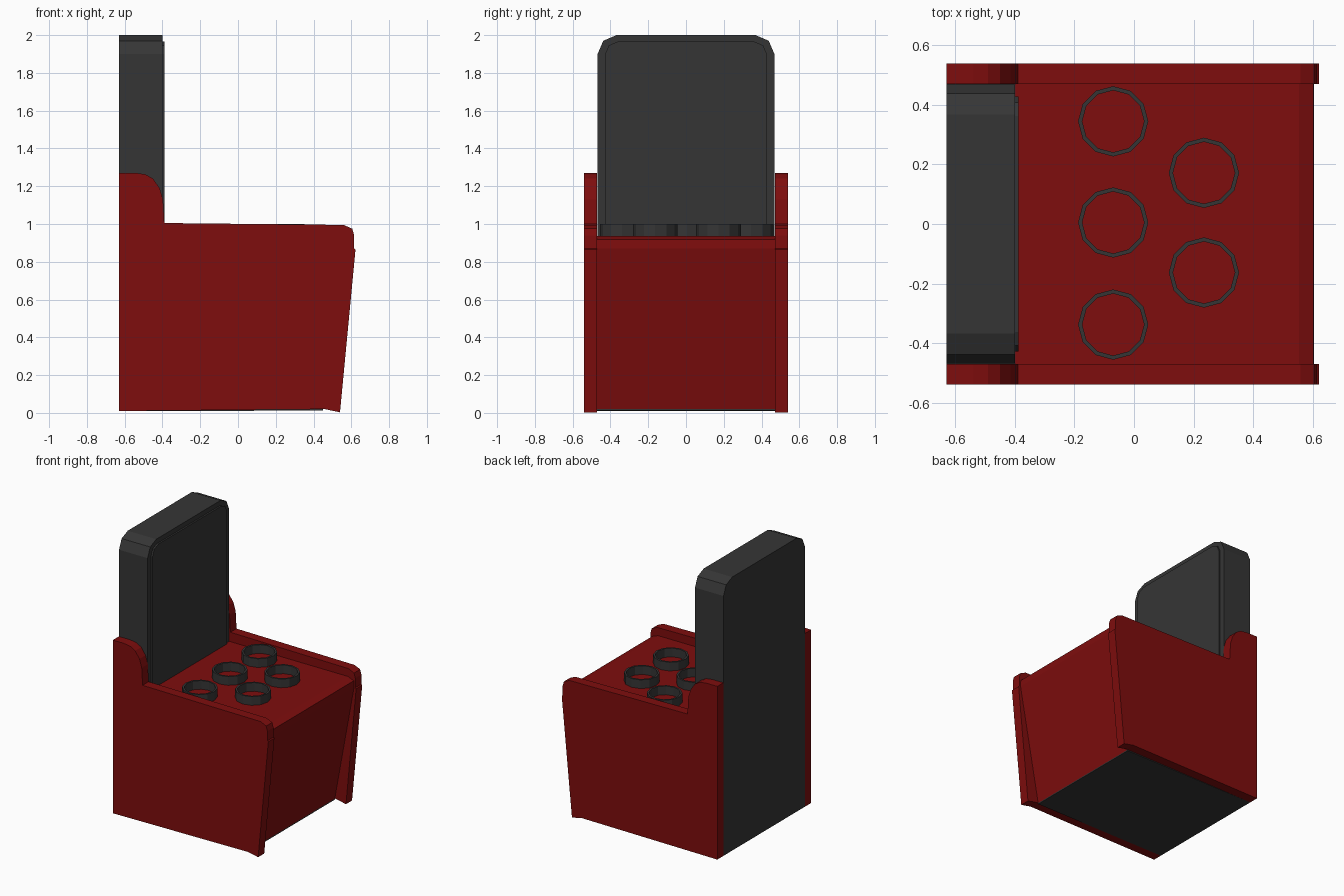
import bpy, bmesh, math

if "Cube" in bpy.data.objects:
    bpy.data.objects.remove(bpy.data.objects["Cube"])


def material(name, rgb):
    m = bpy.data.materials.new(name)
    m.diffuse_color = (*rgb, 1.0)
    m.use_nodes = True
    m.node_tree.nodes["Principled BSDF"].inputs["Base Color"].default_value = m.diffuse_color
    return m


RED = material("deep red", (0.21, 0.004, 0.004))
BLACK = material("charcoal", (0.036, 0.036, 0.036))


def finish(bm, name, mat):
    bmesh.ops.recalc_face_normals(bm, faces=bm.faces)
    me = bpy.data.meshes.new(name)
    bm.to_mesh(me)
    bm.free()
    me.materials.append(mat)
    ob = bpy.data.objects.new(name, me)
    bpy.context.collection.objects.link(ob)
    return ob


def extrude(name, points, direction, mat):
    """Fill a closed outline and extrude it along a direction."""
    bm = bmesh.new()
    face = bm.faces.new([bm.verts.new(p) for p in points])
    new = bmesh.ops.extrude_face_region(bm, geom=[face])["geom"]
    bmesh.ops.translate(bm, vec=direction,
                        verts=[g for g in new if isinstance(g, bmesh.types.BMVert)])
    return finish(bm, name, mat)


def arch(half, top, cut, bottom):
    """Upright panel outline in y,z with clipped top corners."""
    right = [(half, bottom), (half, top - 1.0 * cut),
             (half - 0.3 * cut, top - 0.3 * cut), (half - 1.0 * cut, top)]
    return right + [(-y, z) for y, z in reversed(right)]


# side panels with raised rounded shoulder at the back
side = [(-0.63, 0.01), (0.46, 0.02), (0.54, 0.003), (0.622, 0.865), (0.615, 0.87),
        (0.615, 0.94), (0.605, 0.975), (0.56, 0.995), (-0.39, 1.005),
        (-0.397, 1.13), (-0.415, 1.19), (-0.45, 1.24), (-0.49, 1.263),
        (-0.54, 1.27), (-0.63, 1.27)]
for label, y in (("left", -0.54), ("right", 0.47)):
    extrude(label + "_side_panel", [(x, y, z) for x, z in side], (0, 0.07, 0), RED)

# seat box with rolled front edge and front sloping inwards
seat = [(-0.40, 0.02), (0.45, 0.02), (0.605, 0.87), (0.603, 0.918),
        (0.555, 0.937), (-0.40, 0.937)]
extrude("seat", [(x, -0.47, z) for x, z in seat], (0, 0.94, 0), RED)

# underside plate
base = [(-0.63, 0.01), (0.45, 0.012), (0.45, 0.02), (-0.63, 0.02)]
extrude("underside", [(x, -0.47, z) for x, z in base], (0, 0.94, 0), BLACK)

# backrest and its raised front pad
extrude("backrest", [(-0.63, y, z) for y, z in arch(0.468, 2.0, 0.1, 0.012)],
        (0.23, 0, 0), BLACK)
extrude("backrest_pad", [(-0.41, y, z) for y, z in arch(0.428, 1.965, 0.065, 0.93)],
        (0.022, 0, 0), BLACK)

# five ring holders on the seat
for i, (cx, cy) in enumerate([(-0.07, 0.345), (-0.07, 0.005), (-0.07, -0.338),
                              (0.235, 0.172), (0.235, -0.163)]):
    bm = bmesh.new()
    loops = [[bm.verts.new((cx + r * math.cos(k * math.tau / 12),
                            cy + r * math.sin(k * math.tau / 12), z)) for k in range(12)]
             for r, z in ((0.118, 0.93), (0.118, 1.0), (0.104, 1.0), (0.104, 0.93))]
    for a, b in zip(loops, loops[1:] + loops[:1]):
        for k in range(12):
            n = (k + 1) % 12
            bm.faces.new((a[k], a[n], b[n], b[k]))
    finish(bm, f"ring_holder_{i + 1}", BLACK)
